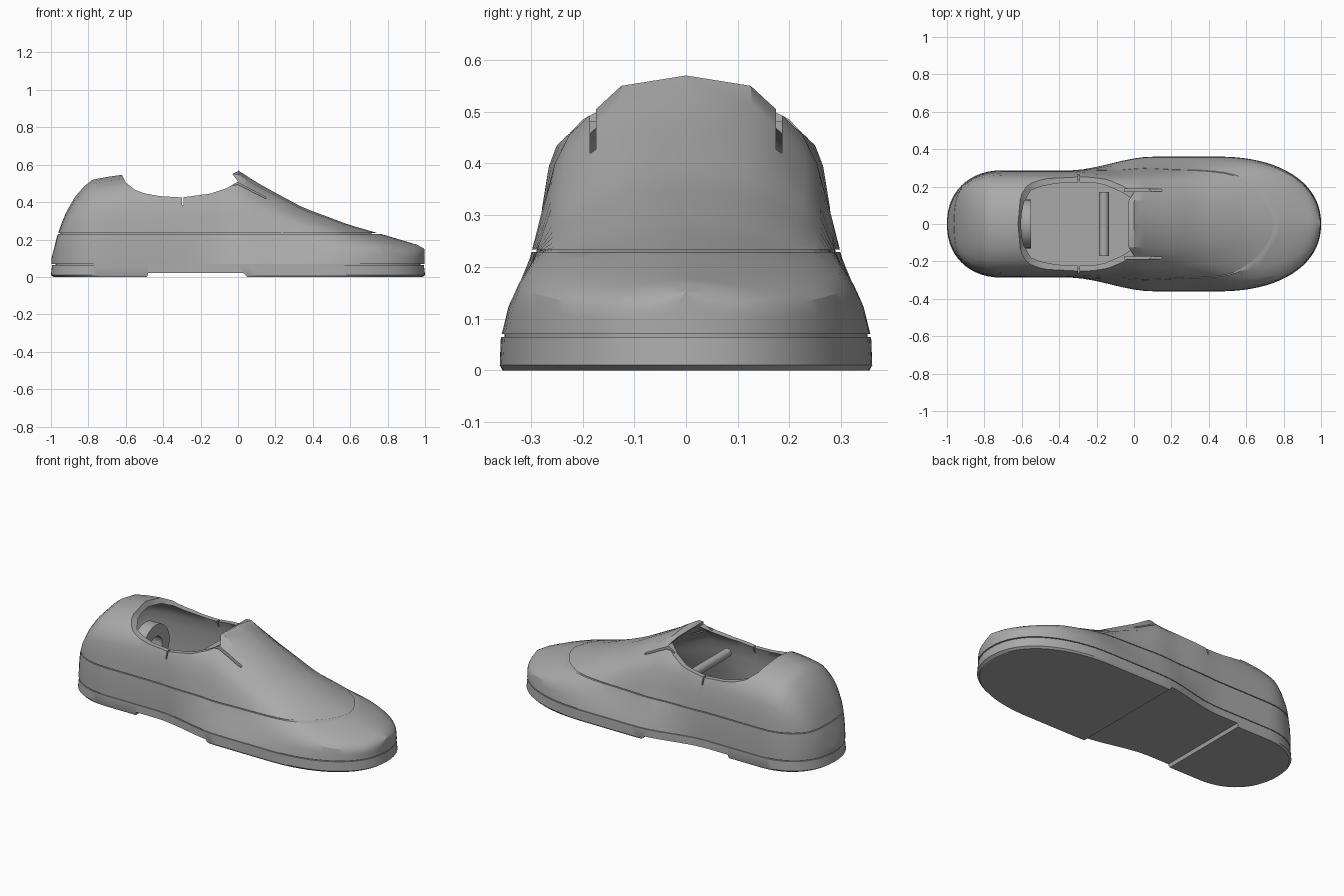
import bpy, bmesh, math

if "Cube" in bpy.data.objects:
    bpy.data.objects.remove(bpy.data.objects["Cube"], do_unlink=True)

grey = bpy.data.materials.new("plain_grey")
grey.use_nodes = True
grey.diffuse_color = (0.4, 0.4, 0.4, 1)
grey.node_tree.nodes["Principled BSDF"].inputs["Base Color"].default_value = (0.4, 0.4, 0.4, 1)

STATIONS = 56
# Ridge line of the upper along its length (x, z)
RIDGE = [(-1, .10), (-.97, .22), (-.93, .33), (-.88, .42), (-.83, .48), (-.78, .52), (-.7, .535),
         (-.62, .546), (-.3, .56), (0, .57), (.1, .505), (.2, .45), (.35, .37), (.6, .277),
         (.8, .22), (.96, .172), (1, .15)]
# Half cross-sections (height fraction, width fraction)
HEEL = [(0, 1), (.14, 1), (.32, .985), (.5, .96), (.66, .92), (.77, .85), (.87, .7), (.95, .45), (1, 0)]
VAMP = [(0, 1), (.14, .945), (.32, .85), (.5, .79), (.66, .73), (.77, .65), (.87, .5), (.96, .36), (1, 0)]
TOE = [(0, 1), (.3, .985), (.5, .96), (.65, .87), (.78, .7), (.88, .5), (.95, .3), (.98, .15), (1, 0)]


def smooth(a, b, x):
    t = min(max((x - a) / (b - a), 0), 1)
    return t * t * (3 - 2 * t)


def ridge(x):
    for (xa, za), (xb, zb) in zip(RIDGE, RIDGE[1:]):
        if x <= xb:
            return za + (zb - za) * (x - xa) / (xb - xa)
    return RIDGE[-1][1]


def half_width(x):
    w = .287 + .073 * smooth(-.35, .1, x)
    u = max((-.7 - x) / .3, (x - .45) / .55, 0)
    return w * max(1 - u ** 2.2, 0) ** (1 / 2.2)


def section(x):
    a, b = smooth(-.3, 0, x), smooth(.15, .85, x)
    mix = lambda p, q, t: tuple(i + (j - i) * t for i, j in zip(p, q))
    return [mix(mix(h, v, a), t, b) for h, v, t in zip(HEEL, VAMP, TOE)]


def make(name, bm):
    bmesh.ops.recalc_face_normals(bm, faces=bm.faces)
    mesh = bpy.data.meshes.new(name)
    bm.to_mesh(mesh)
    bm.free()
    mesh.materials.append(grey)
    obj = bpy.data.objects.new(name, mesh)
    bpy.context.collection.objects.link(obj)
    return obj


def bridge(name, rings):
    """Closed solid through a list of equal rings, capped at both ends."""
    bm = bmesh.new()
    loops = [[bm.verts.new(p) for p in ring] for ring in rings]
    n = len(loops[0])
    for a, b in zip(loops, loops[1:]):
        for i in range(n):
            bm.faces.new((a[i], a[(i + 1) % n], b[(i + 1) % n], b[i]))
    bm.faces.new(loops[0])
    bm.faces.new(loops[-1])
    return make(name, bm)


def last(name, inset, base):
    """Shoe-shaped solid, shrunk by the inset, standing on the base height."""
    rings = []
    for i in range(STATIONS + 1):
        x = -math.cos(math.pi * min(max(i, .4), STATIONS - .4) / STATIONS)
        w = half_width(x) * .99 * (1 - inset / .3)
        h = max(ridge(x) - inset - base, .01)
        side = [(w * f, base + h * t) for t, f in section(x)]
        ring = side + [(-y, z) for y, z in reversed(side[:-1])]
        rings.append([(x * (.997 - inset), y, z) for y, z in ring])
    return bridge(name, rings)


def prism(name, profile, y0, y1):
    return bridge(name, [[(x, y, z) for x, z in profile] for y in (y0, y1)])


def box(name, x0, x1, y0, y1, z0, z1):
    return prism(name, [(x0, z0), (x1, z0), (x1, z1), (x0, z1)], y0, y1)


def cylinder(name, axis, radius, length, location):
    rot = (math.pi / 2, 0, 0) if axis == "y" else (0, math.pi / 2, 0)
    bpy.ops.mesh.primitive_cylinder_add(vertices=32, radius=radius, depth=length,
                                        location=location, rotation=rot)
    obj = bpy.context.object
    obj.name = name
    obj.data.materials.append(grey)
    return obj


def activate(obj):
    bpy.ops.object.select_all(action='DESELECT')
    obj.select_set(True)
    bpy.context.view_layer.objects.active = obj


def cut(obj, cutter):
    mod = obj.modifiers.new("cut", 'BOOLEAN')
    mod.operation, mod.solver, mod.object = 'DIFFERENCE', 'EXACT', cutter
    activate(obj)
    bpy.ops.object.modifier_apply(modifier=mod.name)
    bpy.data.objects.remove(cutter, do_unlink=True)


def outline(scale, z):
    xs = [-math.cos(math.pi * i / STATIONS) for i in range(STATIONS + 1)]
    pts = [(x, half_width(x)) for x in xs] + [(x, -half_width(x)) for x in xs[-2:0:-1]]
    return [(x * scale, y * scale, z) for x, y in pts]


# Upper: hollow shell with a foot opening
upper = last("upper", 0, .07)
cut(upper, last("cavity", .03, .12))
cut(upper, prism("opening", [(-.62, .7), (-.62, .545), (-.6, .505), (-.55, .465), (-.5, .447), (-.42, .432),
                             (-.3, .425), (-.15, .445), (-.06, .475), (0, .51), (-.03, .55),
                             (0, .565), (0, .7)], -.5, .5))

# Seam groove around the upper
seam = box("seam", -1.2, 1.2, -.5, .5, .229, .234)
cut(seam, last("seam_core", .01, .08))
cut(upper, seam)

# Slits beside the tongue and notches in the collar
for s in (-1, 1):
    cut(upper, box("tongue_slit", -.05, .15, s * .174, s * .186, .42, .7))
    cut(upper, box("collar_notch", -.299, -.291, s * .15, s * .4, .385, .5))

# Sole with a raised arch, and the recessed layer joining it to the upper
sole = bridge("sole", [outline(.985, 0), outline(1, .01), outline(.994, .065)])
cut(sole, prism("arch", [(-.49, -.01), (-.48, .02), (.03, .02), (.06, -.01)], -.5, .5))
joint = bridge("sole_joint", [outline(.975, .06), outline(.975, .075)])

# Heel ring and cross bar inside the opening
heel_ring = cylinder("heel_ring", "x", .13, .07, (-.585, 0, .29))
cut(heel_ring, cylinder("ring_hole", "x", .06, .2, (-.585, 0, .29)))
cross_bar = cylinder("cross_bar", "y", .026, .34, (-.16, 0, .38))

for obj in (upper, sole, joint, heel_ring, cross_bar):
    activate(obj)
    bpy.ops.object.shade_smooth_by_angle(angle=math.radians(30))
